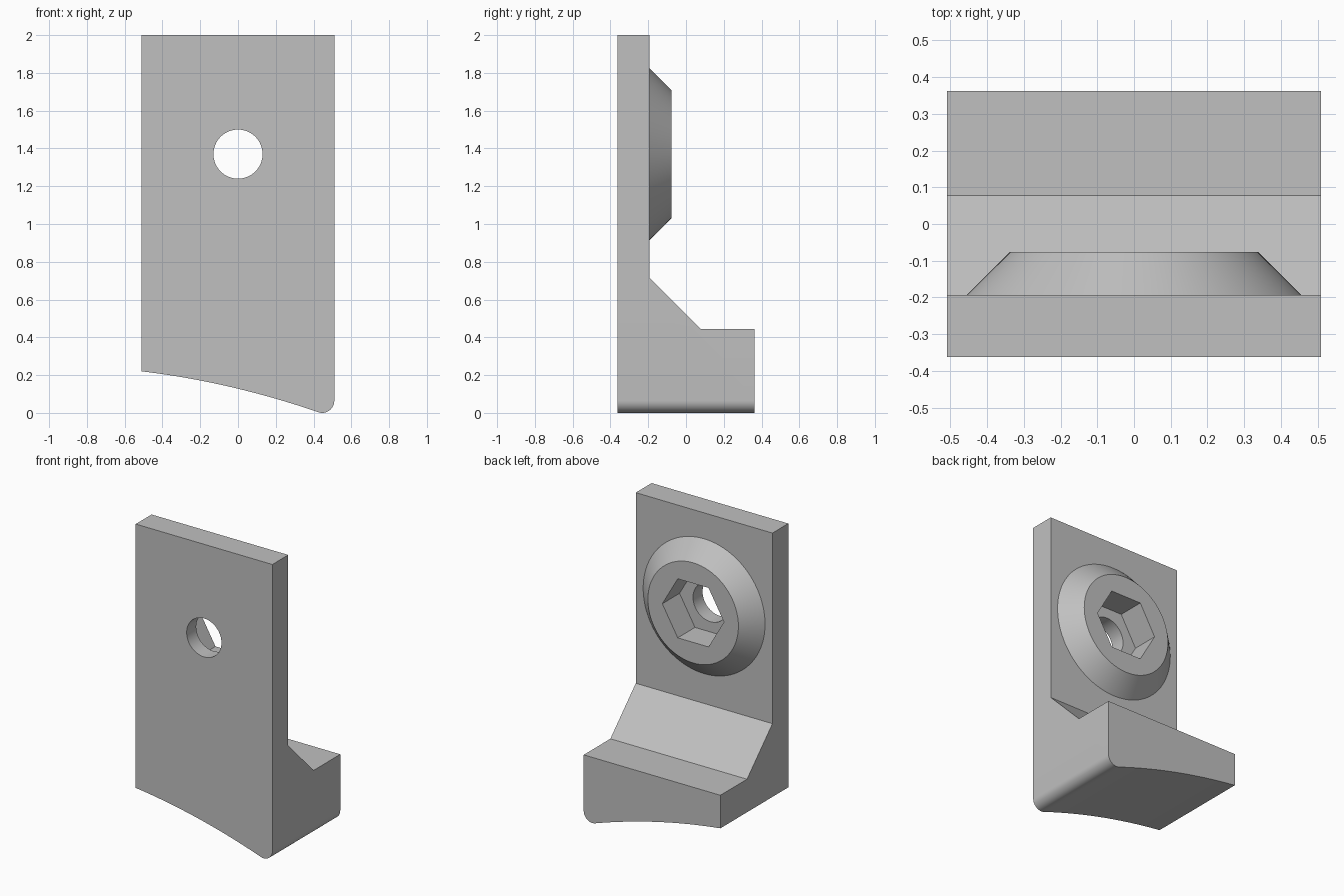
import bpy, bmesh, math
from mathutils import Matrix, Vector

cube = bpy.data.objects.get("Cube")
if cube:
    bpy.data.objects.remove(cube, do_unlink=True)

grey = bpy.data.materials.new("plain grey")
grey.use_nodes = True
colour = (0.53, 0.53, 0.53, 1)
grey.diffuse_color = colour
grey.node_tree.nodes["Principled BSDF"].inputs["Base Color"].default_value = colour

HALF = 0.51         # half the width
HOLE_Z = 1.37       # height of the screw axis
PLATE_BACK = -0.193
BOSS_BACK = -0.076


def add_object(name, bm):
    bmesh.ops.recalc_face_normals(bm, faces=bm.faces)
    mesh = bpy.data.meshes.new(name)
    bm.to_mesh(mesh)
    bm.free()
    mesh.materials.append(grey)
    obj = bpy.data.objects.new(name, mesh)
    bpy.context.collection.objects.link(obj)
    return obj


def prism(name, points, offset):
    bm = bmesh.new()
    face = bm.faces.new([bm.verts.new(p) for p in points])
    new = bmesh.ops.extrude_face_region(bm, geom=[face])["geom"]
    verts = [v for v in new if isinstance(v, bmesh.types.BMVert)]
    bmesh.ops.translate(bm, verts=verts, vec=offset)
    return add_object(name, bm)


def round_part(name, sides, r_front, r_back, y0, y1, turn=0):
    """Cone, cylinder or hexagon lying along y on the screw axis."""
    bm = bmesh.new()
    place = (Matrix.Translation((0, (y0 + y1) / 2, HOLE_Z))
             @ Matrix.Rotation(-math.pi / 2, 4, "X") @ Matrix.Rotation(turn, 4, "Z"))
    bmesh.ops.create_cone(bm, cap_ends=True, segments=sides, radius1=r_front,
                          radius2=r_back, depth=y1 - y0, matrix=place)
    return add_object(name, bm)


def combine(target, tool, operation):
    mod = target.modifiers.new(operation.lower(), "BOOLEAN")
    mod.operation, mod.object, mod.solver = operation, tool, "EXACT"
    bpy.context.view_layer.objects.active = target
    bpy.ops.object.modifier_apply(modifier=mod.name)
    bpy.data.objects.remove(tool, do_unlink=True)


# Upright plate, sloped web and foot from the side outline
side = [(-0.362, -0.1), (0.362, -0.1), (0.362, 0.443), (0.078, 0.443),
        (PLATE_BACK, 0.714), (PLATE_BACK, 2), (-0.362, 2)]
bracket = prism("clamp_bracket", [(-HALF, y, z) for y, z in side], (2 * HALF, 0, 0))

# Hollow curved underside with one rounded corner
outline = [(-0.6, 2.2), (-0.6, 0.229)]
for i in range(25):
    x = -HALF + i * (0.424 + HALF) / 24
    outline.append((x, 0.128 - 0.2414 * x - 0.12 * x * x))
r = 0.065
for i in range(1, 13):
    a = math.radians(-109 + 109 * i / 12)
    outline.append((HALF - r + r * math.cos(a), r + r * math.sin(a)))
outline.append((HALF, 2.2))
outline[1] = (-0.6, outline[2][1])
combine(bracket, prism("underside", [(x, -1, z) for x, z in outline], (0, 2, 0)), "INTERSECT")

# Tapered round boss, slightly sunk into the plate
sink = 0.03
combine(bracket, round_part("boss", 96, 0.455 + sink, 0.338, PLATE_BACK - sink, BOSS_BACK), "UNION")

# Hexagonal socket with a point at the top, then the through hole
combine(bracket, round_part("socket", 6, 0.23, 0.23, -0.26, 0.1, math.pi / 2), "DIFFERENCE")
combine(bracket, round_part("hole", 64, 0.13, 0.13, -0.6, 0.1), "DIFFERENCE")

bpy.ops.object.select_all(action="DESELECT")
bracket.select_set(True)
bpy.context.view_layer.objects.active = bracket
bpy.ops.object.shade_smooth_by_angle(angle=math.radians(25))
